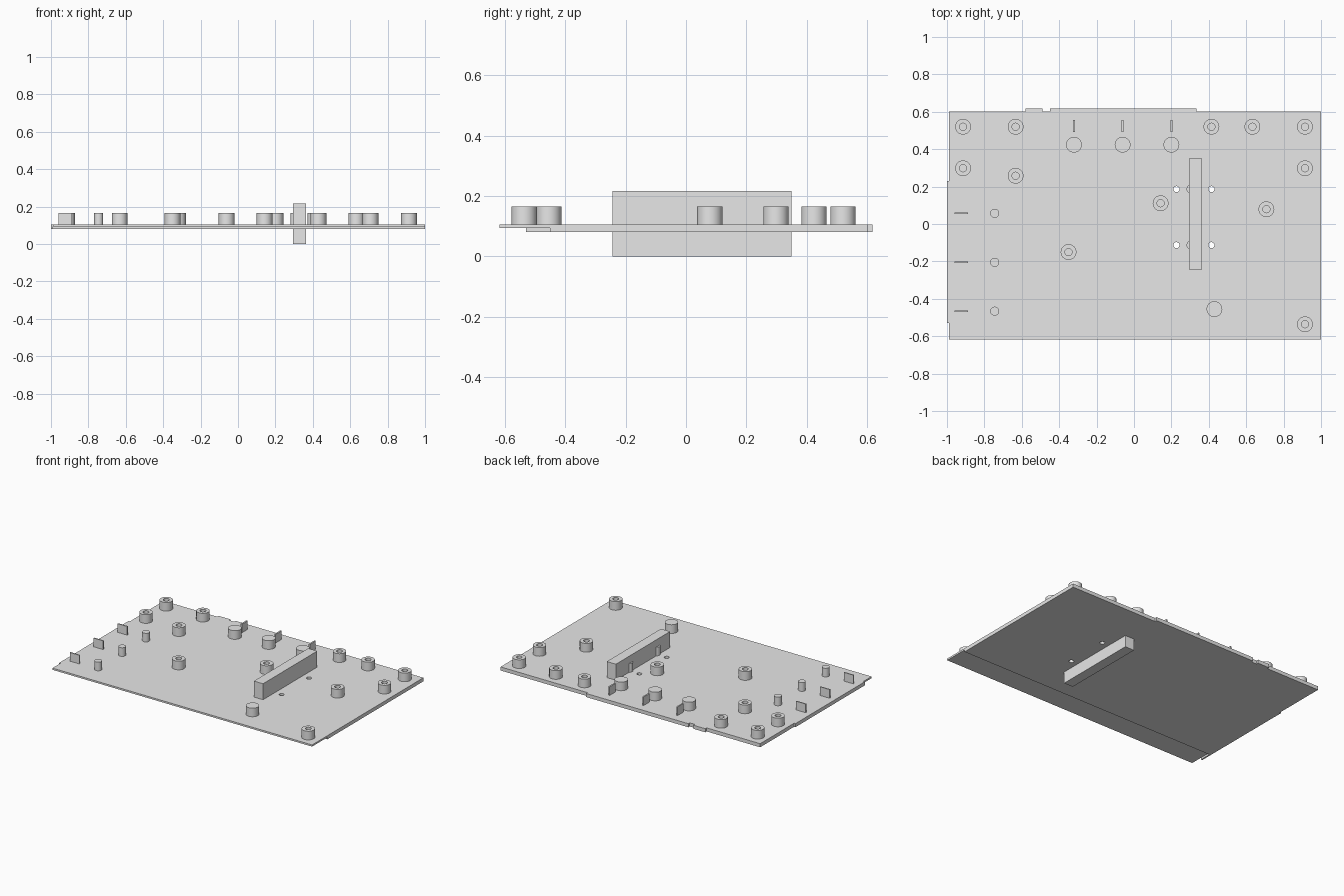
import bpy, bmesh, math

if "Cube" in bpy.data.objects:
    bpy.data.objects.remove(bpy.data.objects["Cube"])

grey = bpy.data.materials.new("plain grey")
grey.diffuse_color = (0.8, 0.8, 0.8, 1)
grey.use_nodes = True
grey.node_tree.nodes["Principled BSDF"].inputs["Base Color"].default_value = grey.diffuse_color

Z_BOTTOM, Z_STEP, Z_TOP, Z_POST = 0.08, 0.093, 0.105, 0.165


def make(name, bm, smooth=False):
    """Turn a bmesh into a named, coloured object."""
    bmesh.ops.recalc_face_normals(bm, faces=bm.faces)
    mesh = bpy.data.meshes.new(name)
    bm.to_mesh(mesh)
    bm.free()
    mesh.materials.append(grey)
    obj = bpy.data.objects.new(name, mesh)
    bpy.context.collection.objects.link(obj)
    if smooth:
        bpy.ops.object.select_all(action='DESELECT')
        obj.select_set(True)
        bpy.context.view_layer.objects.active = obj
        bpy.ops.object.shade_smooth_by_angle(angle=math.radians(35))
    return obj


def box(name, x0, x1, y0, y1, z0, z1):
    bm = bmesh.new()
    bmesh.ops.create_cube(bm, size=1)
    for v in bm.verts:
        v.co = ((x0, x1)[v.co.x > 0], (y0, y1)[v.co.y > 0], (z0, z1)[v.co.z > 0])
    return make(name, bm)


def lathe(name, x, y, profile, segments=32):
    """Spin a (radius, height) profile around a vertical axis at x, y."""
    bm = bmesh.new()
    verts = [bm.verts.new((x + r, y, z)) for r, z in profile]
    edges = [bm.edges.new(pair) for pair in zip(verts, verts[1:])]
    bmesh.ops.spin(bm, geom=verts + edges, cent=(x, y, 0), axis=(0, 0, 1),
                   angle=math.tau, steps=segments)
    bmesh.ops.remove_doubles(bm, verts=bm.verts, dist=1e-5)
    return make(name, bm, smooth=True)


def post(name, x, y, r, z0=Z_TOP, z1=Z_POST):
    return lathe(name, x, y, [(0, z0), (r, z0), (r, z1), (0, z1)])


# Base plate: side profile with a thinner front strip, extruded across x
bm = bmesh.new()
outline = [(-0.617, Z_STEP), (-0.45, Z_STEP), (-0.45, Z_BOTTOM),
           (0.602, Z_BOTTOM), (0.602, Z_TOP), (-0.617, Z_TOP)]
face = bm.faces.new([bm.verts.new((-0.99, y, z)) for y, z in outline])
side = bmesh.ops.extrude_face_region(bm, geom=[face])
bmesh.ops.translate(bm, vec=(1.99, 0, 0),
                    verts=[g for g in side["geom"] if isinstance(g, bmesh.types.BMVert)])
plate = make("base_plate", bm)

# Four small through holes beside the block
for i, (x, y) in enumerate([(x, y) for x in (0.227, 0.414) for y in (-0.113, 0.186)]):
    cutter = post(f"hole_cutter_{i}", x, y, 0.016, 0.05, 0.14)
    cutter.hide_render = True
    cutter.hide_viewport = True
    cut = plate.modifiers.new("hole", 'BOOLEAN')
    cut.operation = 'DIFFERENCE'
    cut.solver = 'EXACT'
    cut.object = cutter

# Edge tabs on the left and back
box("left_tab", -1.0, -0.99, -0.53, 0.23, Z_BOTTOM, Z_TOP)
box("back_tab_short", -0.58, -0.49, 0.602, 0.617, Z_BOTTOM, Z_TOP)
box("back_tab_long", -0.45, 0.333, 0.602, 0.617, Z_BOTTOM, Z_TOP)

# Long block passing through the plate
box("cross_block", 0.293, 0.363, -0.244, 0.349, 0.0, 0.216)

# Hollow screw bosses
bosses = [(-0.914, 0.52), (-0.633, 0.52), (0.414, 0.52), (0.633, 0.52), (0.914, 0.52),
          (-0.914, 0.298), (-0.633, 0.258), (0.914, 0.298), (0.142, 0.111),
          (0.708, 0.079), (-0.35, -0.15), (0.914, -0.536)]
for i, (x, y) in enumerate(bosses):
    lathe(f"screw_boss_{i}", x, y,
          [(0.019, Z_TOP), (0.019, Z_POST), (0.042, Z_POST), (0.042, Z_TOP)])

# Solid round posts
for i, (x, y) in enumerate([(-0.321, 0.424), (-0.061, 0.424), (0.2, 0.424), (0.43, -0.455)]):
    post(f"solid_post_{i}", x, y, 0.042)

# Thin pins on the left and two beside the block
for i, (x, y) in enumerate([(-0.745, 0.057), (-0.745, -0.205), (-0.745, -0.466),
                            (0.305, 0.186), (0.305, -0.113)]):
    post(f"pin_{i}", x, y, 0.024)

# Thin upright ribs along the back and left
for i, x in enumerate((-0.321, -0.061, 0.2)):
    box(f"back_rib_{i}", x - 0.005, x + 0.005, 0.493, 0.557, Z_TOP, Z_POST)
for i, y in enumerate((0.057, -0.205, -0.466)):
    box(f"left_rib_{i}", -0.96, -0.887, y - 0.004, y + 0.004, Z_TOP, Z_POST)
